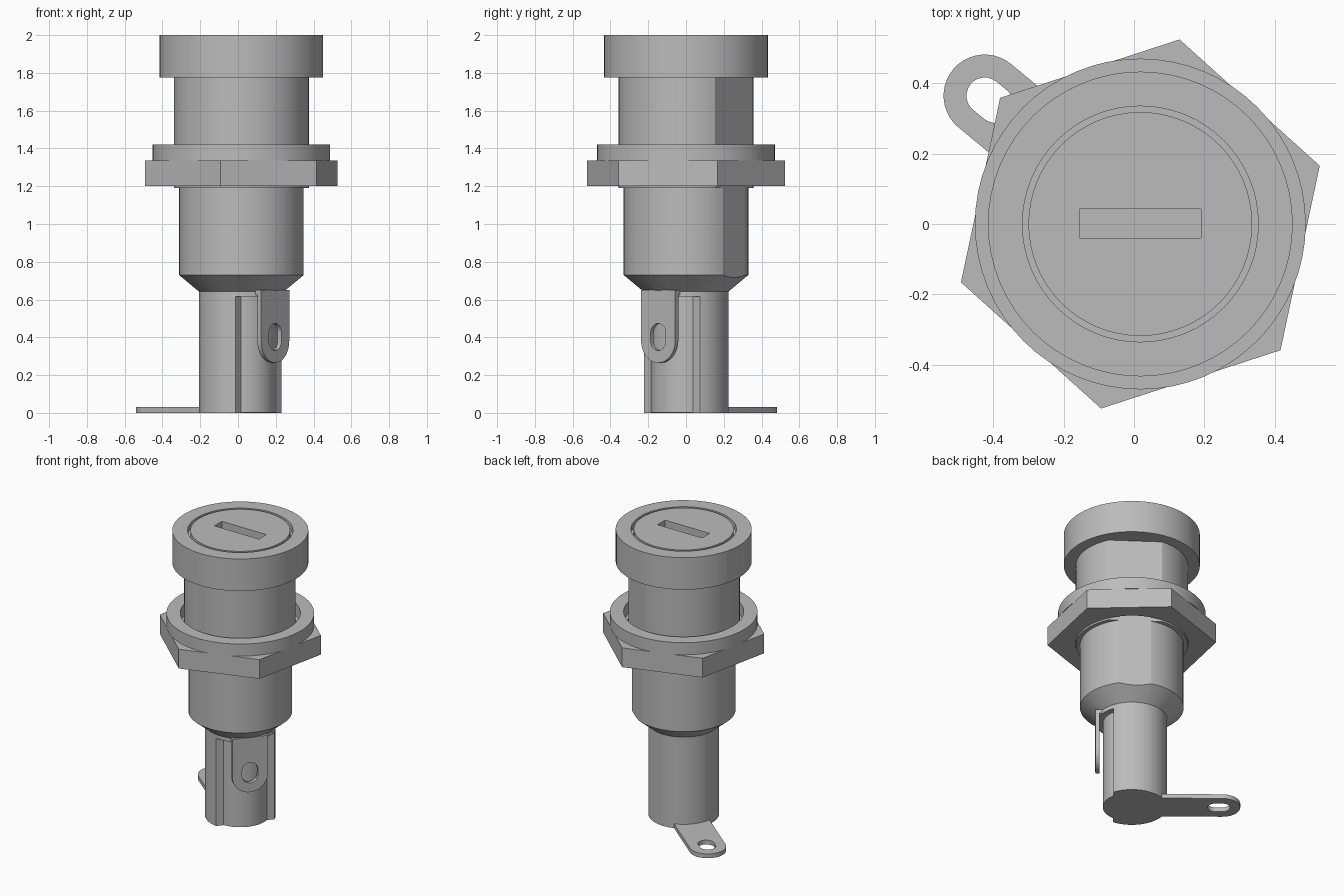
import bpy, bmesh, math
from mathutils import Matrix, Vector

if "Cube" in bpy.data.objects:
    bpy.data.objects.remove(bpy.data.objects["Cube"], do_unlink=True)

grey = bpy.data.materials.new("plain grey")
grey.use_nodes = True
grey.diffuse_color = (0.5, 0.5, 0.5, 1)
grey.node_tree.nodes["Principled BSDF"].inputs["Base Color"].default_value = (0.5, 0.5, 0.5, 1)

SEG = 64
AXIS = Matrix.Translation((0.018, 0, 0))   # shared axis of all turned parts
TERMINAL = math.radians(-39.5)             # direction of the side terminal
KEY = math.radians(54)                     # direction of the flat on the body


def finish(name, bm, matrix):
    bmesh.ops.recalc_face_normals(bm, faces=bm.faces)
    mesh = bpy.data.meshes.new(name)
    bm.to_mesh(mesh)
    bm.free()
    mesh.transform(matrix)
    mesh.materials.append(grey)
    ob = bpy.data.objects.new(name, mesh)
    bpy.context.collection.objects.link(ob)
    return ob


def lathe(name, profile, closed=False):
    """Turn a (radius, z) profile around the shared axis."""
    bm = bmesh.new()
    vs = [bm.verts.new((r, 0, z)) for r, z in profile]
    for a, b in zip(vs, vs[1:] + (vs[:1] if closed else [])):
        bm.edges.new((a, b))
    bmesh.ops.spin(bm, geom=bm.verts[:] + bm.edges[:], cent=(0, 0, 0),
                   axis=(0, 0, 1), angle=math.tau, steps=SEG)
    bmesh.ops.remove_doubles(bm, verts=bm.verts, dist=1e-4)
    bmesh.ops.dissolve_degenerate(bm, edges=bm.edges, dist=1e-5)
    return finish(name, bm, AXIS)


def prism(name, points, z0, z1, matrix=AXIS):
    """Extrude a flat outline from z0 to z1."""
    bm = bmesh.new()
    face = bm.faces.new([bm.verts.new((x, y, z0)) for x, y in points])
    ext = bmesh.ops.extrude_face_region(bm, geom=[face])["geom"]
    bmesh.ops.translate(bm, vec=(0, 0, z1 - z0),
                        verts=[v for v in ext if isinstance(v, bmesh.types.BMVert)])
    return finish(name, bm, matrix)


def arc(r, a0, a1, n, cx=0.0):
    return [(cx + r * math.cos(math.radians(a0 + (a1 - a0) * i / n)),
             r * math.sin(math.radians(a0 + (a1 - a0) * i / n))) for i in range(n + 1)]


def circle(r, n=SEG, start=0):
    return arc(r, start, start + 360, n)[:-1]


def rect(x0, x1, y0, y1):
    return [(x0, y0), (x1, y0), (x1, y1), (x0, y1)]


def cut(ob, cutter):
    cutter.hide_render = True
    mod = ob.modifiers.new("cut", "BOOLEAN")
    mod.operation, mod.solver, mod.object = "DIFFERENCE", "EXACT", cutter
    bpy.context.view_layer.objects.active = ob
    bpy.ops.object.modifier_apply(modifier=mod.name)
    bpy.data.objects.remove(cutter, do_unlink=True)


def solder_tab(name, length, thick, matrix):
    """Round-ended plate along local x, with an oblong hole near its end."""
    ob = prism(name, [(0, -0.117)] + arc(0.117, -90, 90, 20, length) + [(0, 0.117)],
               0, thick, matrix)
    hole = arc(0.052, -90, 90, 12, length) + arc(0.052, 90, 270, 12, length - 0.04)
    cut(ob, prism("hole_cutter", hole, -0.1, 0.1, matrix))
    return ob


def spun(angle):
    return AXIS @ Matrix.Rotation(angle, 4, "Z")


# Cap with a ring groove and a screwdriver slot
cap = lathe("cap", [(0, 1.775), (0.433, 1.775), (0.433, 2), (0.335, 2),
                    (0.335, 1.96), (0.318, 1.96), (0.318, 2), (0, 2)])
cut(cap, prism("slot_cutter", rect(-0.173, 0.173, -0.04, 0.043), 1.92, 2.1))

# Stepped body with a tapered foot and a keyed flat
body = lathe("body", [(0, 0.64), (0.222, 0.64), (0.33, 0.73), (0.33, 1.19),
                      (0.357, 1.19), (0.357, 1.78), (0, 1.78)])
cut(body, prism("flat_cutter", rect(0.314, 0.6, -0.5, 0.5), 0.6, 1.9, spun(KEY)))

# Loose washer over a hexagonal nut
lathe("washer", [(0.382, 1.335), (0.47, 1.335), (0.47, 1.42), (0.382, 1.42)], True)
nut = prism("hex_nut", circle(0.536, 6, 18), 1.2, 1.335)
cut(nut, prism("bore_cutter", circle(0.36), 1.1, 1.5))

# Lower tube, cut open on one side to show the inner core
tube = prism("lower_tube", circle(0.225), 0, 0.65)
cut(tube, prism("opening_cutter", rect(0.117, 0.5, -0.4, 0.4), -0.1, 0.615, spun(TERMINAL)))
prism("inner_core", circle(0.185), 0.001, 0.63)

# Side terminal hanging down, held by a short bracket
down = spun(TERMINAL) @ Matrix.Translation((0.206, 0, 0.65)) @ Matrix.Rotation(math.pi / 2, 4, "Y")
solder_tab("side_terminal", 0.268, 0.026, down)
prism("terminal_bracket", rect(0.1, 0.231, -0.117, 0.117), 0.625, 0.65, spun(TERMINAL))

# Bottom terminal lying flat, pointing the opposite way
out = spun(TERMINAL + math.pi) @ Matrix.Translation((0.18, 0, 0))
solder_tab("bottom_terminal", 0.393, 0.03, out)

# Smooth round walls, crisp edges
for ob in bpy.context.collection.objects:
    if ob.type == "MESH" and grey.name in ob.data.materials:
        bpy.ops.object.select_all(action="DESELECT")
        ob.select_set(True)
        bpy.context.view_layer.objects.active = ob
        bpy.ops.object.shade_smooth_by_angle(angle=math.radians(13))
